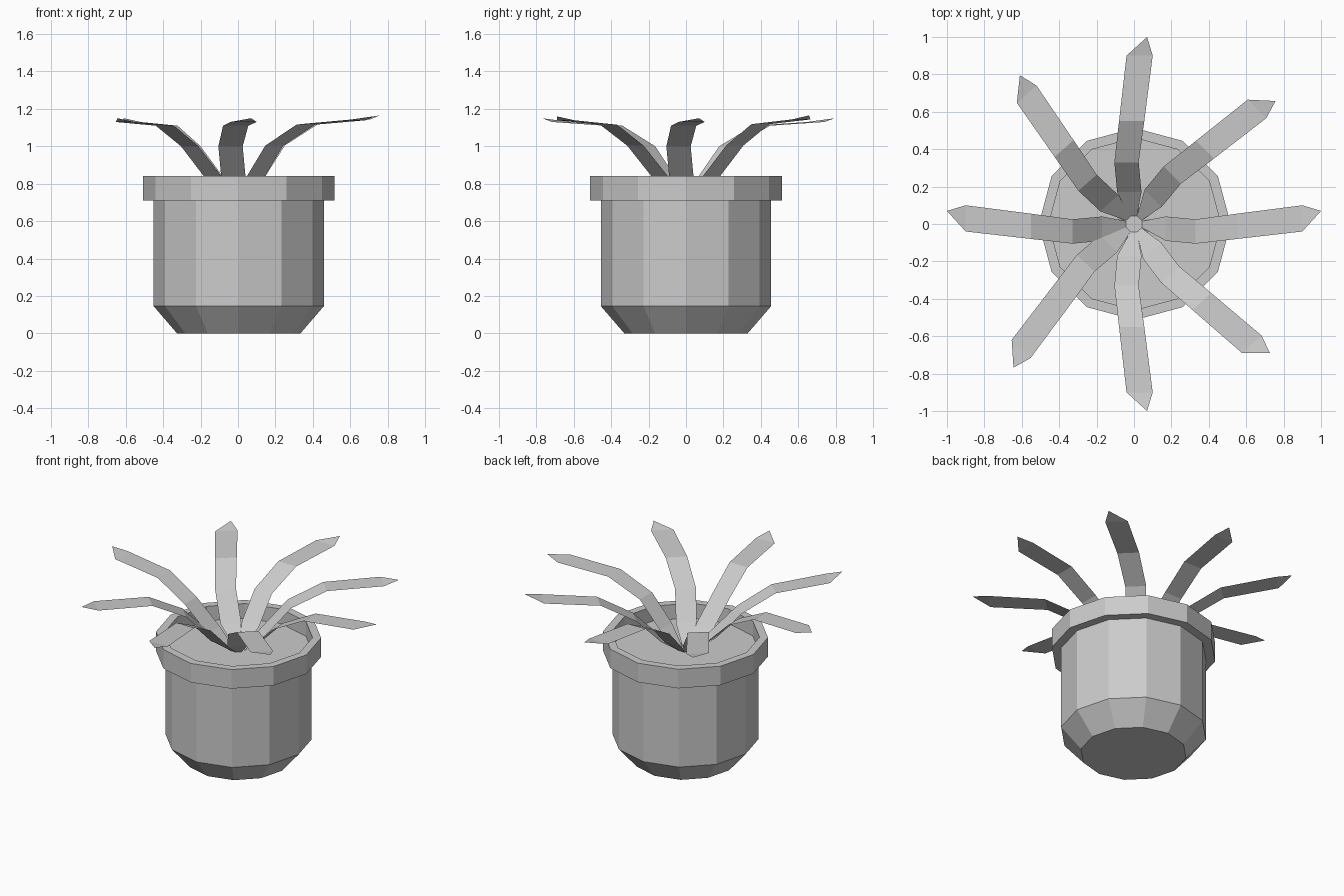
import bpy, bmesh, math
from mathutils import Matrix

if "Cube" in bpy.data.objects:
    bpy.data.objects.remove(bpy.data.objects["Cube"])

SIDES = 12


def finish(name, bm):
    mesh = bpy.data.meshes.new(name)
    bm.to_mesh(mesh)
    bm.free()
    obj = bpy.data.objects.new(name, mesh)
    bpy.context.collection.objects.link(obj)
    return obj


def lathe(name, profile, cx=0.004):
    """Faceted solid of revolution from (radius, z) points, first ring capped and last ring capped."""
    bm = bmesh.new()
    rings = []
    for r, z in profile:
        rings.append([bm.verts.new((cx + r * math.cos(2 * math.pi * i / SIDES),
                                    r * math.sin(2 * math.pi * i / SIDES), z))
                      for i in range(SIDES)])
    for a, b in zip(rings, rings[1:]):
        for i in range(SIDES):
            j = (i + 1) % SIDES
            bm.faces.new((a[i], a[j], b[j], b[i]))
    bm.faces.new(list(reversed(rings[0])))
    bm.faces.new(rings[-1])
    return finish(name, bm)


# Pot: tapered foot, straight body, thick rim, soil surface closing the inside
lathe("pot", [(0.33, 0), (0.455, 0.145), (0.455, 0.71), (0.513, 0.71),
              (0.513, 0.84), (0.46, 0.84), (0.46, 0.74)])

# Leaf stations: distance from centre, right edge, left edge, height
STATIONS = [(0.03, -0.013, 0.013, 0.73), (0.17, -0.09, 0.04, 0.84),
            (0.33, -0.105, 0.025, 1.0), (0.55, -0.08, 0.055, 1.11),
            (0.90, -0.04, 0.10, 1.13)]
TIP = (1.0, 0.07, 1.15)


def leaf(name, angle, side, lift):
    """Arching flat blade; side = -1 mirrors the sideways curve."""
    bm = bmesh.new()
    rows = []
    for r, lo, hi, z in STATIONS:
        z += lift * r
        rows.append((bm.verts.new((r, side * lo, z)), bm.verts.new((r, side * hi, z))))
    for (a, b), (c, d) in zip(rows, rows[1:]):
        bm.faces.new((a, c, d, b))
    tip = bm.verts.new((TIP[0], side * TIP[1], TIP[2] + lift))
    bm.faces.new((rows[-1][0], tip, rows[-1][1]))
    bm.transform(Matrix.Rotation(math.radians(angle), 4, 'Z'))
    bmesh.ops.recalc_face_normals(bm, faces=bm.faces)
    bm.normal_update()
    # Blades face upward
    if sum(f.normal.z for f in bm.faces) < 0:
        bmesh.ops.reverse_faces(bm, faces=bm.faces)
    return finish(name, bm)


# Eight leaves around the centre: angle, curve direction, extra height at the tip
LEAVES = [(0, 1, 0), (45, -1, 0.015), (90, -1, 0), (131.5, -1, 0),
          (180, -1, 0), (226, 1, 0), (270, 1, 0), (312.5, 1, 0.01)]
for n, (angle, side, lift) in enumerate(LEAVES):
    leaf(f"leaf_{n + 1}", angle, side, lift)
